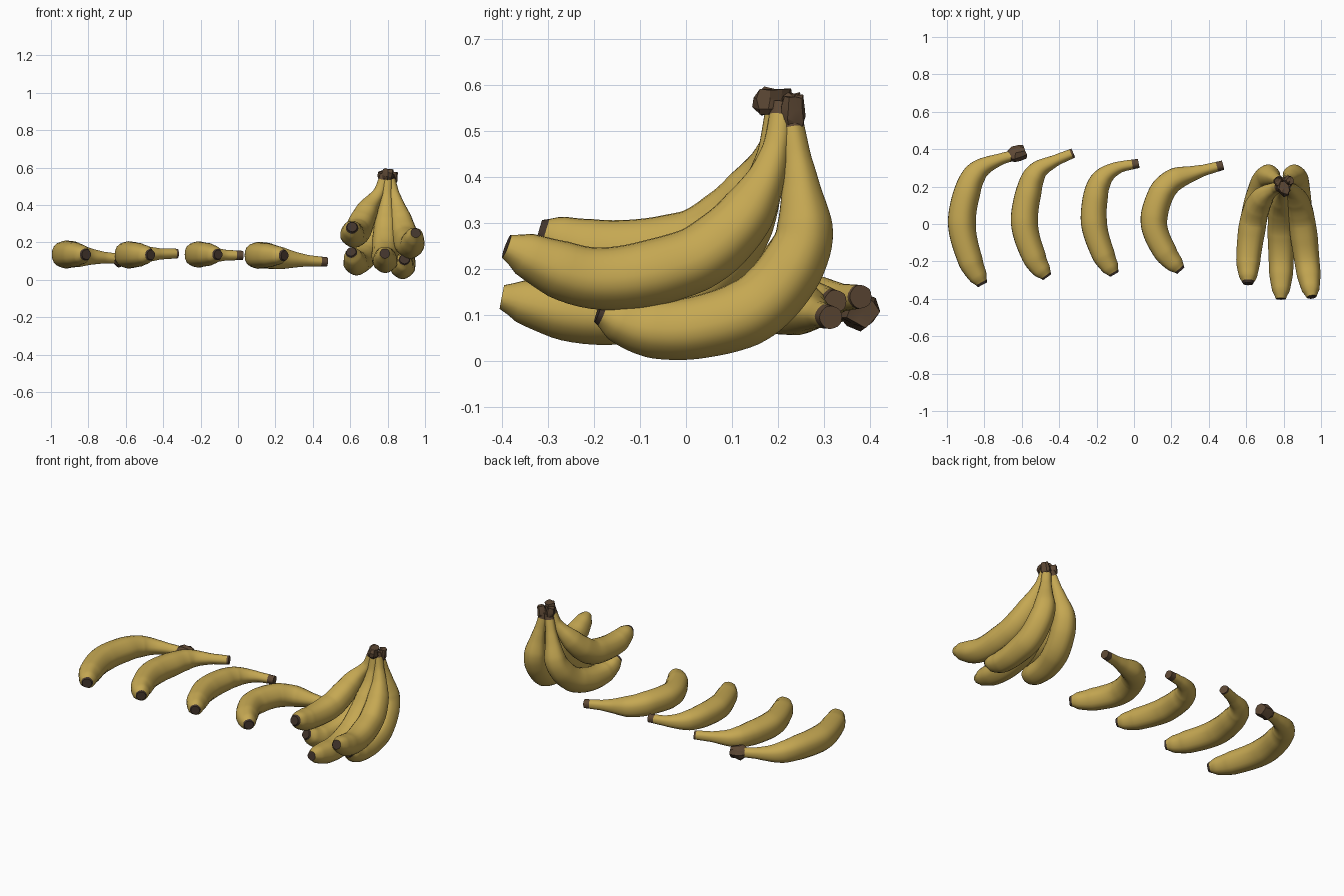
import bpy, bmesh, math, random
from mathutils import Vector

cube = bpy.data.objects.get("Cube")
if cube:
    bpy.data.objects.remove(cube, do_unlink=True)
random.seed(4)


def material(name, colour):
    mat = bpy.data.materials.new(name)
    mat.use_nodes = True
    mat.diffuse_color = colour
    mat.node_tree.nodes["Principled BSDF"].inputs["Base Color"].default_value = colour
    return mat


peel = material("yellow peel", (0.56, 0.39, 0.085, 1))
tip_brown = material("dark tip brown", (0.055, 0.035, 0.025, 1))
stem_brown = material("stem brown", (0.11, 0.065, 0.035, 1))

# Thickness along the fruit: blossom end first, stem end last
PROFILE = [(0, .36), (.015, .43), (.05, .65), (.15, .87), (.4, 1), (.58, .95),
           (.7, .82), (.8, .56), (.88, .41), (1, .35)]


def thickness(f):
    for (a, ra), (b, rb) in zip(PROFILE, PROFILE[1:]):
        if f <= b:
            return ra + (rb - ra) * (f - a) / (b - a)
    return PROFILE[-1][1]


def smooth_path(points, steps=10):
    """Hermite curve through the points, with chord-length tangents."""
    p = [Vector(q) for q in points]
    slopes = []
    for i in range(len(p)):
        a, b = p[max(i - 1, 0)], p[min(i + 1, len(p) - 1)]
        span = (p[i] - a).length + (b - p[i]).length
        slopes.append((b - a) / span)
    out = []
    for i in range(len(p) - 1):
        d = (p[i + 1] - p[i]).length
        for k in range(steps):
            t = k / steps
            out.append(p[i] * (2 * t**3 - 3 * t**2 + 1) + p[i + 1] * (3 * t**2 - 2 * t**3)
                       + slopes[i] * d * (t**3 - 2 * t**2 + t)
                       + slopes[i + 1] * d * (t**3 - t**2))
    return out + [p[-1]]


def finish(name, bm, angle):
    bmesh.ops.recalc_face_normals(bm, faces=bm.faces)
    mesh = bpy.data.meshes.new(name)
    bm.to_mesh(mesh)
    bm.free()
    obj = bpy.data.objects.new(name, mesh)
    bpy.context.collection.objects.link(obj)
    for mat in (peel, tip_brown, stem_brown):
        mesh.materials.append(mat)
    bpy.ops.object.select_all(action="DESELECT")
    obj.select_set(True)
    bpy.context.view_layer.objects.active = obj
    bpy.ops.object.shade_smooth_by_angle(angle=math.radians(angle))
    return obj


def banana(name, points, radius, up, dark_stem, sides=20):
    path = smooth_path(points)
    lengths = [0]
    for a, b in zip(path, path[1:]):
        lengths.append(lengths[-1] + (b - a).length)
    total = lengths[-1]
    bm = bmesh.new()
    rings = []
    for i, c in enumerate(path):
        tangent = (path[min(i + 1, len(path) - 1)] - path[max(i - 1, 0)]).normalized()
        side = tangent.cross(up).normalized()
        other = side.cross(tangent)
        ring = []
        for k in range(sides):
            a = math.tau * k / sides
            # Five soft ridges run along the peel
            r = radius * thickness(lengths[i] / total) * (1 + .025 * math.cos(5 * a))
            ring.append(bm.verts.new(c + side * r * math.cos(a) + other * r * math.sin(a)))
        rings.append(ring)
    for i, (a, b) in enumerate(zip(rings, rings[1:])):
        middle = (lengths[i] + lengths[i + 1]) / 2
        index = 1 if middle < .008 else 2 if middle > total - dark_stem else 0
        for k in range(sides):
            n = (k + 1) % sides
            bm.faces.new((a[k], a[n], b[n], b[k])).material_index = index
    bm.faces.new(rings[0]).material_index = 1
    bm.faces.new(rings[-1]).material_index = 2
    return finish(name, bm, 50)


def dry_stub(name, start, end, radius, flat=1.0, sides=9):
    """Crumpled, withered piece of stem between two points."""
    start, end = Vector(start), Vector(end)
    axis = end - start
    turn = axis.to_track_quat("Z", "Y")
    bm = bmesh.new()
    rings = []
    for f, w in ((0, .75), (.3, 1), (.65, .95), (1, .8)):
        ring = []
        for k in range(sides):
            a = math.tau * k / sides
            r = radius * w * random.uniform(.8, 1.15)
            z = axis.length * (f + random.uniform(-.07, .07))
            ring.append(bm.verts.new(start + turn @ Vector(
                (r * math.cos(a), flat * r * math.sin(a), z))))
        rings.append(ring)
    for a, b in zip(rings, rings[1:]):
        for k in range(sides):
            n = (k + 1) % sides
            bm.faces.new((a[k], a[n], b[n], b[k]))
    for ring in (rings[0], rings[-1]):
        hub = bm.verts.new(sum((v.co for v in ring), Vector()) / sides)
        for k in range(sides):
            bm.faces.new((ring[k], ring[(k + 1) % sides], hub))
    for face in bm.faces:
        face.material_index = 2
    return finish(name, bm, 25)


# Loose bananas lying in a row: body height, stem height, radius, dark stem length, path
loose = [
    (.135, .11, .075, .05, [(-.81, -.325), (-.875, -.2), (-.922, 0), (-.885, .2),
                            (-.83, .29), (-.72, .345), (-.61, .375)]),
    (.133, .14, .073, .006, [(-.465, -.285), (-.53, -.19), (-.587, 0), (-.558, .2),
                             (-.515, .285), (-.43, .335), (-.325, .38)]),
    (.135, .13, .07, .035, [(-.105, -.27), (-.165, -.165), (-.215, 0), (-.203, .17),
                            (-.165, .25), (-.09, .3), (.025, .325)]),
    (.13, .095, .072, .03, [(.25, -.25), (.165, -.15), (.105, 0), (.14, .155),
                            (.205, .232), (.31, .27), (.475, .315)]),
]
for number, (body, stem, radius, dark, flat_path) in enumerate(loose, 1):
    count = len(flat_path)
    path = [(x, y, body + (stem - body) * max(0, i - count + 4) / 3)
            for i, (x, y) in enumerate(flat_path)]
    banana(f"loose_banana_{number}", path, radius, Vector((0, 0, 1)), dark)
dry_stub("loose_stem_stub", (-.665, .365, .113), (-.58, .385, .107), .042)

# Bananas of the standing bunch, from blossom end to the shared crown
bunch = {
    "upper_left": [(.95, -.39, .25), (.925, -.2, .182), (.9, 0, .215), (.88, .1, .285),
                   (.855, .165, .38), (.83, .197, .47), (.81, .21, .56)],
    "middle": [(.785, -.4, .14), (.787, -.2, .104), (.787, -.04, .135), (.787, .07, .215),
               (.79, .14, .32), (.795, .18, .43), (.8, .2, .56)],
    "upper_right": [(.61, -.32, .282), (.612, -.18, .243), (.635, 0, .255), (.66, .09, .31),
                    (.7, .155, .39), (.755, .19, .47), (.785, .2, .56)],
    "lower_left": [(.89, -.19, .11), (.88, -.09, .074), (.88, .03, .076), (.872, .16, .125),
                   (.86, .25, .25), (.845, .25, .37), (.815, .225, .54)],
    "lower_right": [(.605, -.2, .15), (.625, -.1, .098), (.64, .03, .095), (.675, .16, .14),
                    (.71, .25, .25), (.74, .25, .37), (.785, .225, .54)],
}
for place, path in bunch.items():
    banana(f"bunch_banana_{place}", path, .073, Vector((1, 0, 0)), .03)

# Withered crown joining the bunch
dry_stub("crown_front", (.795, .19, .535), (.8, .192, .592), .045, .75)
dry_stub("crown_left", (.822, .23, .505), (.835, .232, .578), .026)
dry_stub("crown_right", (.775, .23, .52), (.768, .228, .58), .026)
